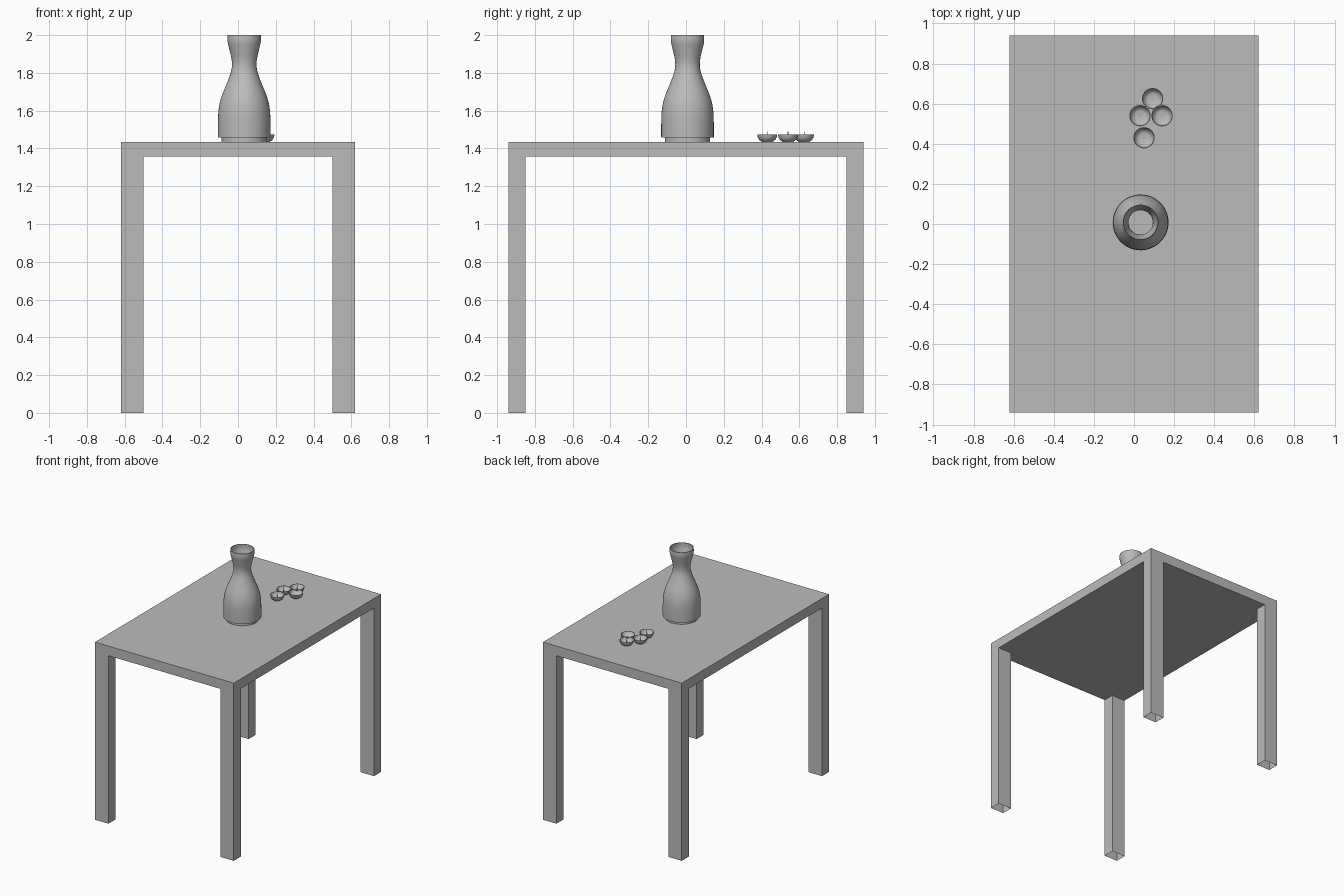
import bpy, bmesh, math
from mathutils import Matrix, Vector

cube = bpy.data.objects.get("Cube")
if cube:
    bpy.data.objects.remove(cube, do_unlink=True)

grey = bpy.data.materials.new("plain grey")
grey.use_nodes = True
colour = (0.5, 0.5, 0.5, 1)
grey.diffuse_color = colour
grey.node_tree.nodes["Principled BSDF"].inputs["Base Color"].default_value = colour


def finish(bm, name, smooth=False):
    mesh = bpy.data.meshes.new(name)
    bm.to_mesh(mesh)
    bm.free()
    mesh.materials.append(grey)
    obj = bpy.data.objects.new(name, mesh)
    bpy.context.collection.objects.link(obj)
    if smooth:
        bpy.ops.object.select_all(action="DESELECT")
        obj.select_set(True)
        bpy.context.view_layer.objects.active = obj
        bpy.ops.object.shade_smooth_by_angle(angle=math.radians(35))
    return obj


def box(name, low, high, open_bottom=False):
    low, high = Vector(low), Vector(high)
    bm = bmesh.new()
    bmesh.ops.create_cube(bm, size=1, matrix=Matrix.Translation((low + high) / 2)
                          @ Matrix.Diagonal((*(high - low), 1)))
    if open_bottom:
        bmesh.ops.delete(bm, geom=[f for f in bm.faces if f.normal.z < -0.5],
                         context="FACES_ONLY")
    return finish(bm, name)


def lathe(name, profile, place, steps):
    # Spin a radius/height profile round the upright axis
    bm = bmesh.new()
    verts = [bm.verts.new((r, 0, z)) for r, z in profile]
    edges = [bm.edges.new(pair) for pair in zip(verts, verts[1:])]
    bmesh.ops.spin(bm, geom=verts + edges, axis=(0, 0, 1), cent=(0, 0, 0),
                   angle=math.tau, steps=steps)
    bmesh.ops.remove_doubles(bm, verts=bm.verts, dist=0.0002)
    bmesh.ops.recalc_face_normals(bm, faces=bm.faces)
    obj = finish(bm, name, True)
    obj.location = place
    return obj


def curve_through(points, cuts=5):
    # Smooth interpolation between successive profile points
    pts = [Vector(p) for p in points]
    pts = [pts[0]] + pts + [pts[-1]]
    out = []
    for a, b, c, d in zip(pts, pts[1:], pts[2:], pts[3:]):
        for i in range(cuts):
            t = i / cuts
            out.append(tuple(b + (c - a) * t / 2 + (a * 2 - b * 5 + c * 4 - d) * t * t / 2
                             + (b * 3 - a - c * 3 + d) * t ** 3 / 2))
    return out + [tuple(points[-1])]


# Table
W, D, TOP, UNDER = 0.62, 0.94, 1.435, 1.357
box("tabletop", (-W, -D, UNDER), (W, D, TOP))
for side, sx in (("left", 1), ("right", -1)):
    for end, sy in (("front", -1), ("back", 1)):
        xs = sorted((sx * W, sx * (W - 0.12)))
        ys = sorted((sy * D, sy * (D - 0.09)))
        box(f"{end}_{side}_leg", (xs[0], ys[0], 0), (xs[1], ys[1], UNDER), True)

# Carafe: stepped foot, full body, narrow neck, flared mouth
outer = curve_through([(0.139, 0.022), (0.139, 0.1), (0.135, 0.175), (0.12, 0.24),
                       (0.088, 0.32), (0.068, 0.38), (0.066, 0.43), (0.08, 0.495),
                       (0.088, 0.53), (0.088, 0.565)])
inner = [(r - 0.004, z) for r, z in reversed(outer)]
lathe("carafe", [(0, 0), (0.12, 0), (0.12, 0.022)] + outer + inner + [(0, 0.022)],
      (0.033, 0.008, TOP), 48)

# Small bowls, each with a thin upright wick
bowl = [(0, 0), (0.028, 0), (0.042, 0.01), (0.05, 0.023), (0.053, 0.04), (0.05, 0.04),
        (0.045, 0.025), (0.033, 0.013), (0.025, 0.01), (0, 0.01)]
wick = [(0, 0.009), (0.0015, 0.009), (0.0015, 0.055), (0, 0.055)]
for i, (x, y) in enumerate([(0.05, 0.43), (0.03, 0.54), (0.14, 0.54), (0.093, 0.625)], 1):
    lathe(f"bowl_{i}", bowl, (x, y, TOP), 32)
    lathe(f"wick_{i}", wick, (x, y, TOP), 8)
